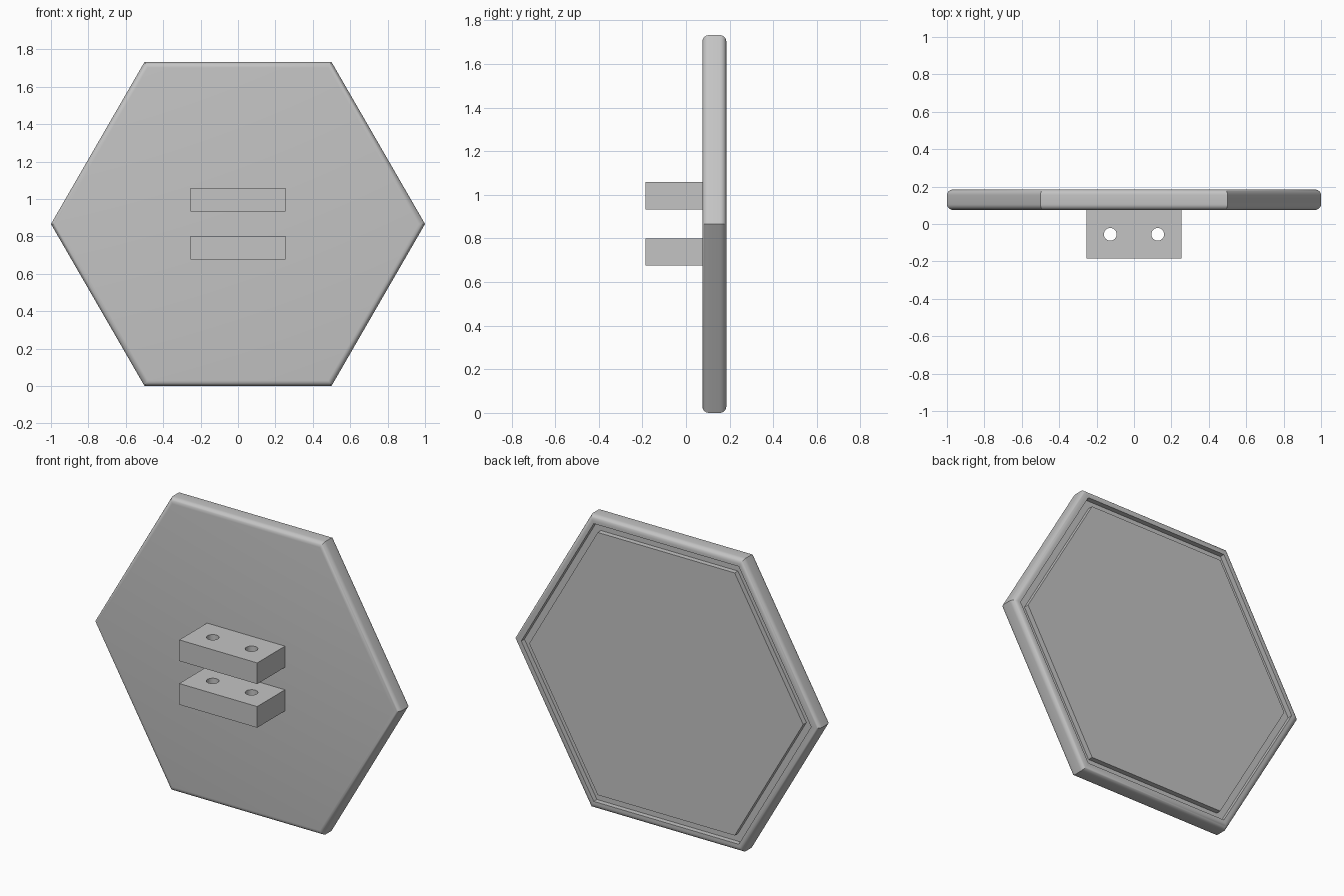
import bpy, bmesh
from math import cos, sin, pi, radians

cube = bpy.data.objects.get("Cube")
if cube:
    bpy.data.objects.remove(cube, do_unlink=True)

grey = bpy.data.materials.new("plain grey")
grey.use_nodes = True
colour = (0.55, 0.55, 0.55, 1)
grey.diffuse_color = colour
grey.node_tree.nodes["Principled BSDF"].inputs["Base Color"].default_value = colour

APOTHEM = cos(pi / 6)          # plate half height, corner radius is 1
FRONT, BACK = 0.075, 0.185     # plate faces along y
ROUND = 0.03                   # edge rounding
GROOVE = 0.03                  # groove depth


def make_object(name, bm):
    bmesh.ops.recalc_face_normals(bm, faces=bm.faces)
    mesh = bpy.data.meshes.new(name)
    bm.to_mesh(mesh)
    bm.free()
    mesh.materials.append(grey)
    obj = bpy.data.objects.new(name, mesh)
    bpy.context.collection.objects.link(obj)
    return obj


def select_only(obj):
    bpy.ops.object.select_all(action="DESELECT")
    obj.select_set(True)
    bpy.context.view_layer.objects.active = obj


def smooth(obj):
    select_only(obj)
    bpy.ops.object.shade_smooth_by_angle(angle=radians(30))


def hex_ring(bm, apothem, y):
    r = apothem / APOTHEM
    return [bm.verts.new((r * cos(i * pi / 3), y, APOTHEM + r * sin(i * pi / 3)))
            for i in range(6)]


# Hexagonal plate: rounded edge, flat rim, groove, raised back panel
steps = 6
arc = [i * pi / 2 / steps for i in range(steps + 1)]
inner = APOTHEM - ROUND
profile = [(inner + ROUND * sin(t), FRONT + ROUND * (1 - cos(t))) for t in arc]
profile += [(inner + ROUND * cos(t), BACK - ROUND * (1 - sin(t))) for t in arc]
rim, panel = APOTHEM - 0.045, APOTHEM - 0.09
profile += [(rim, BACK), (rim, BACK - GROOVE), (panel, BACK - GROOVE), (panel, BACK)]

bm = bmesh.new()
rings = [hex_ring(bm, a, y) for a, y in profile]
for lower, upper in zip(rings, rings[1:]):
    for i in range(6):
        j = (i + 1) % 6
        bm.faces.new((lower[i], lower[j], upper[j], upper[i]))
bm.faces.new(rings[0])
bm.faces.new(rings[-1])
smooth(make_object("hexagon_plate", bm))


# Two mounting blocks, each with a pair of vertical through holes
def mounting_block(name, z):
    bm = bmesh.new()
    bmesh.ops.create_cube(bm, size=1)
    depth = FRONT + BACK
    for v in bm.verts:
        v.co = (v.co.x * 0.51, v.co.y * depth + (FRONT - BACK) / 2, v.co.z * 0.125 + z)
    block = make_object(name, bm)

    # Hole cutter
    bm = bmesh.new()
    for x in (-0.127, 0.127):
        made = bmesh.ops.create_cone(bm, cap_ends=True, segments=32,
                                     radius1=0.034, radius2=0.034, depth=0.2)
        bmesh.ops.translate(bm, verts=made["verts"], vec=(x, (FRONT - BACK) / 2, z))
    cutter = make_object(name + "_hole_cutter", bm)
    cutter.hide_render = True

    cut = block.modifiers.new("holes", "BOOLEAN")
    cut.operation = "DIFFERENCE"
    cut.solver = "EXACT"
    cut.object = cutter
    select_only(block)
    bpy.ops.object.modifier_apply(modifier=cut.name)
    bpy.data.objects.remove(cutter, do_unlink=True)
    smooth(block)


mounting_block("lower_block", APOTHEM - 0.128)
mounting_block("upper_block", APOTHEM + 0.13)
